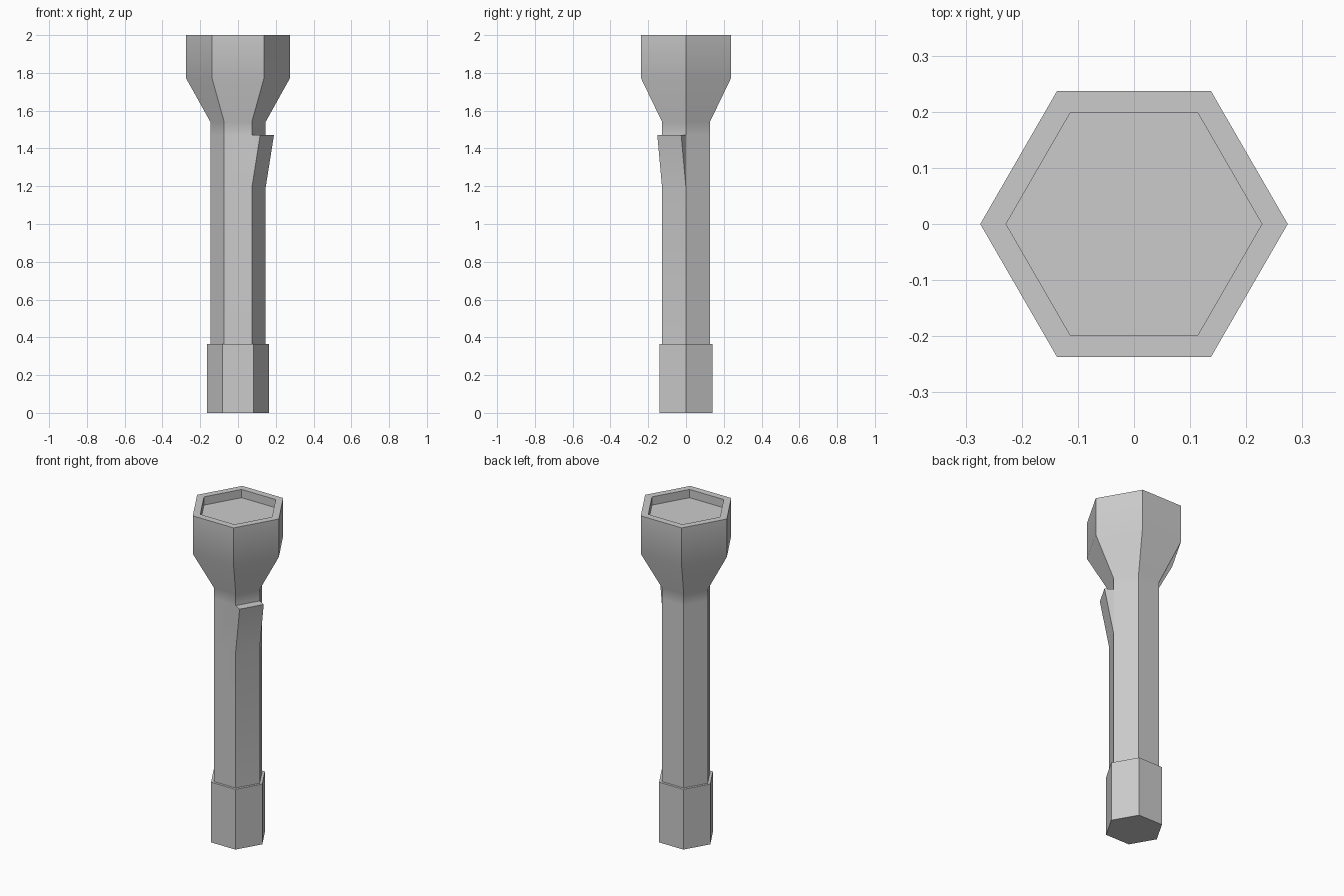
import bpy, bmesh
from math import cos, sin, pi, radians
from mathutils import Vector

if "Cube" in bpy.data.objects:
    bpy.data.objects.remove(bpy.data.objects["Cube"])

SIDES = 6
# (radius, height) up the outside, then down into the lens recess
PROFILE = [(0.163, 0.0), (0.163, 0.365), (0.146, 0.365), (0.146, 1.19),
           (0.146, 1.47), (0.146, 1.54), (0.274, 1.77), (0.274, 2.0),
           (0.228, 2.0), (0.228, 1.95)]

bm = bmesh.new()

# Hexagonal body: grip cap, handle, flared head and recessed lens
rings = [[bm.verts.new((r * cos(2 * pi * i / SIDES), r * sin(2 * pi * i / SIDES), z))
          for i in range(SIDES)] for r, z in PROFILE]
walls = []
for a, b in zip(rings, rings[1:]):
    walls.append([bm.faces.new((a[i], a[(i + 1) % SIDES], b[(i + 1) % SIDES], b[i]))
                  for i in range(SIDES)])
bm.faces.new(rings[0][::-1])
bm.faces.new(rings[-1])

# Switch: wedge pulled out of the front right side of the handle
out = Vector((cos(radians(-30)), sin(radians(-30)), 0)) * 0.051
switch = bmesh.ops.extrude_discrete_faces(bm, faces=[walls[3][5]])["faces"][0]
for v in switch.verts:
    if v.co.z > 1.3:
        v.co += out
bmesh.ops.remove_doubles(bm, verts=bm.verts, dist=0.0001)
bmesh.ops.recalc_face_normals(bm, faces=bm.faces)

mesh = bpy.data.meshes.new("flashlight_body")
bm.to_mesh(mesh)
bm.free()
body = bpy.data.objects.new("flashlight_body", mesh)
bpy.context.collection.objects.link(body)

# Soft flare, crisp hexagon edges
bpy.context.view_layer.objects.active = body
body.select_set(True)
bpy.ops.object.shade_smooth_by_angle(angle=radians(30))
